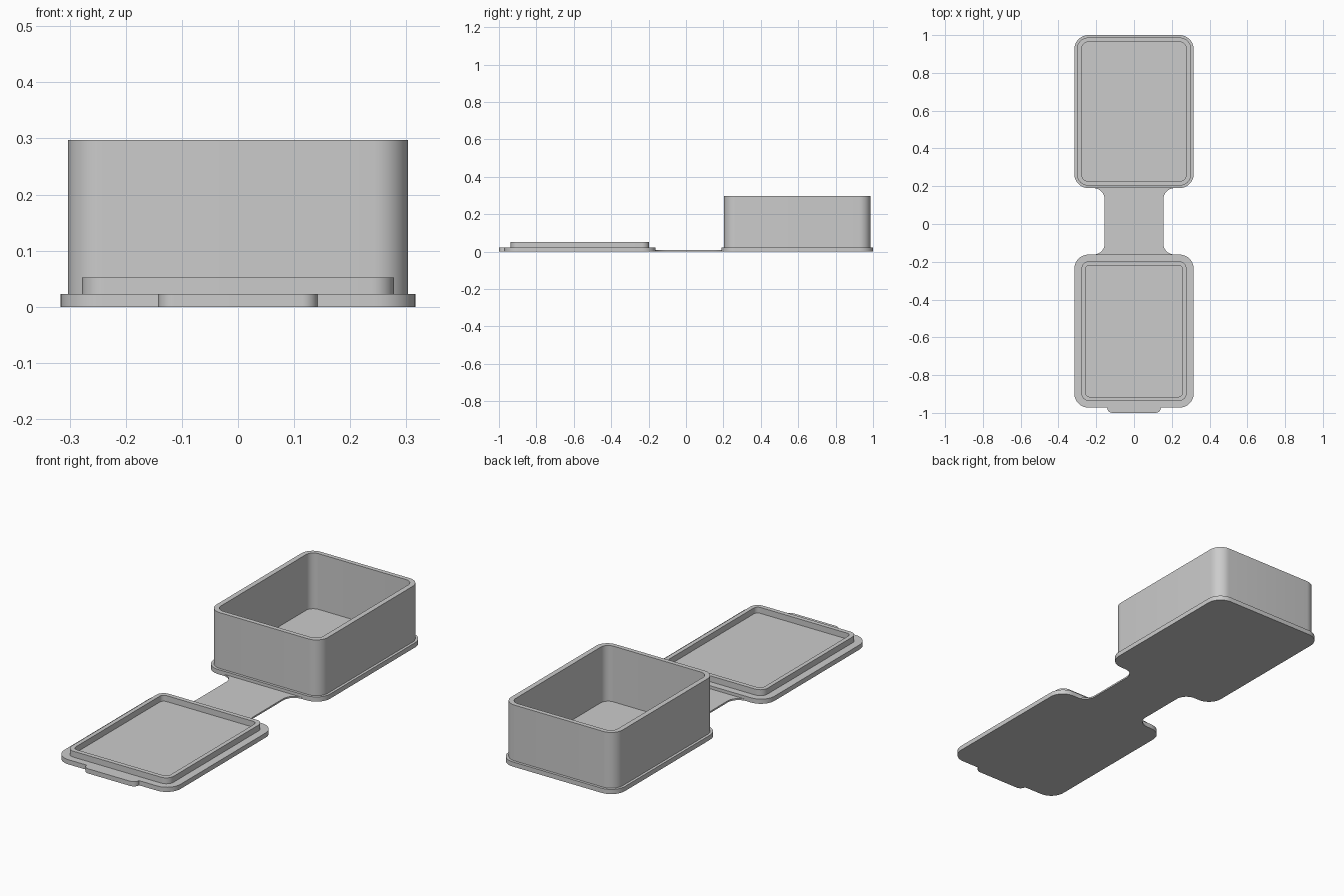
import bpy, bmesh
from math import cos, sin, pi, radians

cube = bpy.data.objects.get("Cube")
if cube:
    bpy.data.objects.remove(cube, do_unlink=True)

# Single plastic colour
grey = bpy.data.materials.new("grey_plastic")
grey.use_nodes = True
grey.diffuse_color = (0.6, 0.6, 0.6, 1)
grey.node_tree.nodes["Principled BSDF"].inputs["Base Color"].default_value = (0.6, 0.6, 0.6, 1)


def arc(cx, cy, r, start, end, steps=10):
    """Points on an arc, angles in degrees."""
    angles = [radians(start + (end - start) * i / steps) for i in range(steps + 1)]
    return [(cx + r * cos(a), cy + r * sin(a)) for a in angles]


def rounded_rect(hx, hy, r, cy):
    pts = []
    for sx, sy, start in ((1, 1, 0), (-1, 1, 90), (-1, -1, 180), (1, -1, 270)):
        pts += arc(sx * (hx - r), cy + sy * (hy - r), r, start, start + 90)
    return pts


def loft(name, layers):
    """Bridge (outline, height) layers in order and cap both ends."""
    bm = bmesh.new()
    rings = [[bm.verts.new((x, y, z)) for x, y in pts] for pts, z in layers]
    for a, b in zip(rings, rings[1:]):
        for i in range(len(a)):
            j = (i + 1) % len(a)
            bm.faces.new((a[i], a[j], b[j], b[i]))
    bm.faces.new(rings[0][::-1])
    bm.faces.new(rings[-1])
    bmesh.ops.recalc_face_normals(bm, faces=bm.faces)
    mesh = bpy.data.meshes.new(name)
    bm.to_mesh(mesh)
    bm.free()
    mesh.materials.append(grey)
    obj = bpy.data.objects.new(name, mesh)
    bpy.context.collection.objects.link(obj)
    bpy.ops.object.select_all(action='DESELECT')
    obj.select_set(True)
    bpy.context.view_layer.objects.active = obj
    bpy.ops.object.shade_smooth_by_angle(angle=radians(30))
    return obj


FLANGE_Z = 0.023


def tray(name, cy, outer, inner, top):
    """Flanged plate with a raised hollow wall; sizes are half width, half length, radius."""
    flange = rounded_rect(0.316, 0.405, 0.075, cy)
    wall = rounded_rect(*outer, cy)
    hollow = rounded_rect(*inner, cy)
    loft(name, [(flange, 0), (flange, FLANGE_Z), (wall, FLANGE_Z),
                (wall, top), (hollow, top), (hollow, FLANGE_Z)])


# Deep box at the back, shallow lid at the front
tray("box", 0.595, (0.303, 0.392, 0.062), (0.278, 0.37, 0.04), 0.297)
tray("lid", -0.567, (0.278, 0.37, 0.04), (0.257, 0.348, 0.022), 0.052)

# Thin hinge strap, flaring with concave fillets at both ends
front, back, half, r = -0.162, 0.19, 0.155, 0.06
right = arc(half + r, front + r, r, 270, 180) + arc(half + r, back - r, r, 180, 90)
strap = right + [(-x, y) for x, y in reversed(right)]
loft("hinge_strap", [(strap, 0), (strap, 0.008)])

# Finger tab on the front edge of the lid
tab_half, tab_r = 0.142, 0.028
side = arc(tab_half - tab_r, -1 + tab_r, tab_r, 0, -90)
tab = side + [(-x, y) for x, y in reversed(side)]
loft("finger_tab", [(tab, 0), (tab, FLANGE_Z)])
